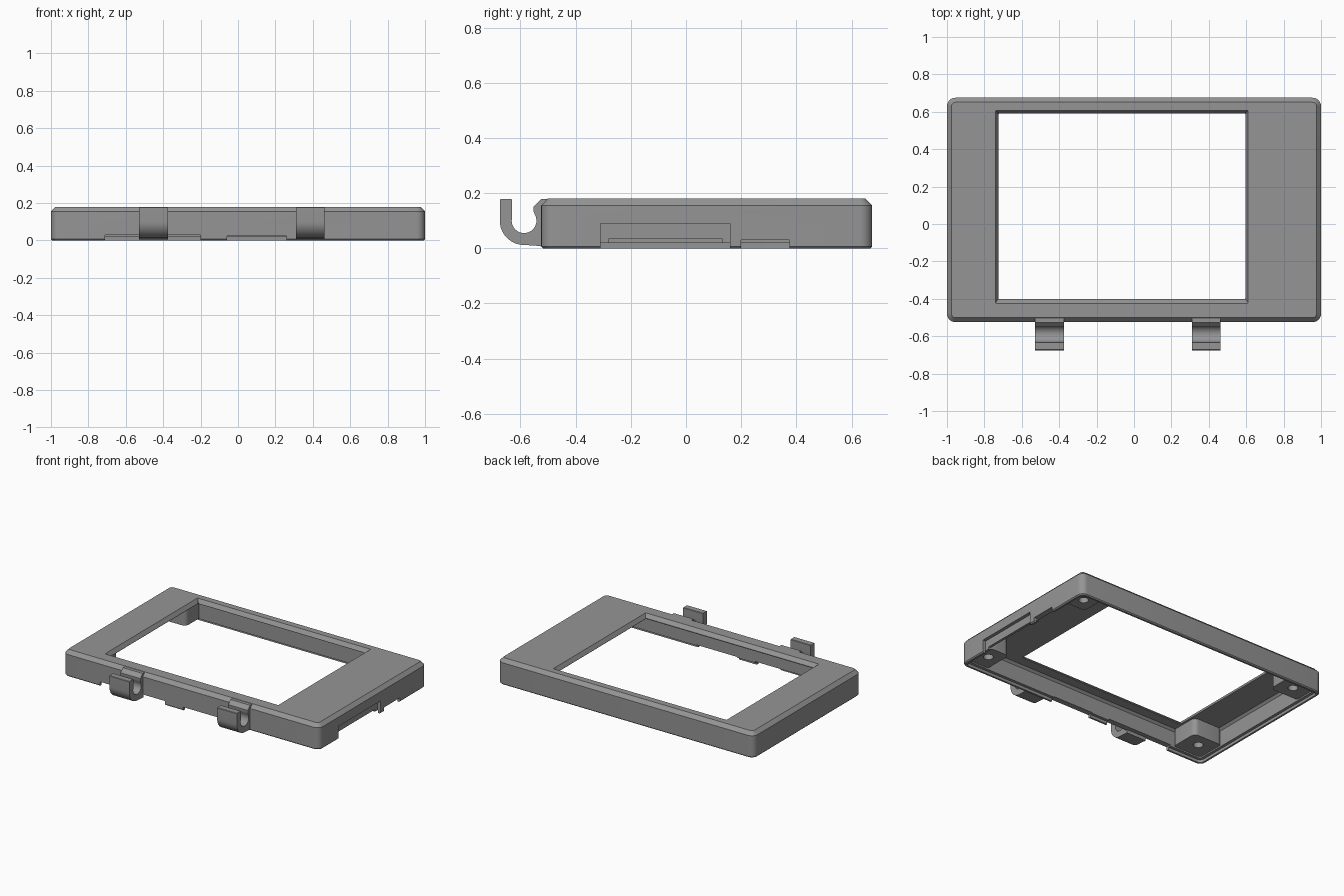
import bpy, bmesh, math

if "Cube" in bpy.data.objects:
    bpy.data.objects.remove(bpy.data.objects["Cube"])

grey = bpy.data.materials.new("plain_grey")
grey.diffuse_color = (0.3, 0.3, 0.3, 1)
grey.use_nodes = True
grey.node_tree.nodes["Principled BSDF"].inputs["Base Color"].default_value = grey.diffuse_color


def finish(name, bm):
    bmesh.ops.recalc_face_normals(bm, faces=bm.faces)
    me = bpy.data.meshes.new(name)
    bm.to_mesh(me)
    bm.free()
    me.materials.append(grey)
    ob = bpy.data.objects.new(name, me)
    bpy.context.collection.objects.link(ob)
    return ob


def loft(name, rings, seg=6):
    """Solid through rounded rectangles (x0, x1, y0, y1, z, radius)."""
    bm = bmesh.new()
    loops = []
    for x0, x1, y0, y1, z, r in rings:
        loop = []
        corners = ((x1 - r, y1 - r), (x0 + r, y1 - r), (x0 + r, y0 + r), (x1 - r, y0 + r))
        for q, (cx, cy) in enumerate(corners):
            for i in range(seg + 1):
                a = math.pi / 2 * (q + i / seg)
                loop.append(bm.verts.new((cx + r * math.cos(a), cy + r * math.sin(a), z)))
        loops.append(loop)
    n = len(loops[0])
    for a, b in zip(loops, loops[1:]):
        for i in range(n):
            bm.faces.new((a[i], a[(i + 1) % n], b[(i + 1) % n], b[i]))
    bm.faces.new(loops[0][::-1])
    bm.faces.new(loops[-1])
    return finish(name, bm)


def box(name, x0, x1, y0, y1, z0, z1):
    bm = bmesh.new()
    bmesh.ops.create_cube(bm, size=1)
    for v in bm.verts:
        v.co = ((x0, x1)[v.co.x > 0], (y0, y1)[v.co.y > 0], (z0, z1)[v.co.z > 0])
    return finish(name, bm)


def boolean(ob, tool, mode):
    m = ob.modifiers.new("cut", 'BOOLEAN')
    m.object, m.operation, m.solver = tool, mode, 'EXACT'
    dg = bpy.context.evaluated_depsgraph_get()
    me = bpy.data.meshes.new_from_object(ob.evaluated_get(dg))
    ob.modifiers.clear()
    ob.data = me
    bpy.data.objects.remove(tool)


def smooth(ob):
    ob.data.shade_smooth()
    ob.data.set_sharp_from_angle(angle=math.radians(30))


# Outer housing with chamfered top edge
frame = loft("frame", [(-.993, .993, -.518, .668, 0, .038), (-1, 1, -.525, .675, .007, .045),
                       (-1, 1, -.525, .675, .155, .045), (-.976, .976, -.501, .651, .18, .022)])
# Hollow inside, with a step around the lower rim
boolean(frame, loft("cavity", [(-.96, .96, -.485, .635, -.1, .02),
                               (-.96, .96, -.485, .635, .135, .02),
                               (-.945, .945, -.47, .62, .15, .01)]), 'DIFFERENCE')
boolean(frame, loft("rim_step", [(-.98, .98, -.505, .655, -.1, .03),
                                 (-.98, .98, -.505, .655, .02, .03)]), 'DIFFERENCE')

# Corner screw bosses with blind holes
for x0, x1, y0, y1, cx, cy in ((-.97, -.74, .475, .645, -.845, .572), (.81, .97, .475, .645, .9, .572),
                               (-.97, -.74, -.495, -.28, -.85, -.375), (.81, .97, -.495, -.28, .9, -.375)):
    boolean(frame, loft("boss", [(x0, x1, y0, y1, .03, .035), (x0, x1, y0, y1, .16, .035)]), 'UNION')
    boolean(frame, loft("hole", [(cx - .032, cx + .032, cy - .032, cy + .032, -.1, .0319),
                                 (cx - .032, cx + .032, cy - .032, cy + .032, .11, .0319)]), 'DIFFERENCE')

# Bevelled window
boolean(frame, loft("window", [(-.725, .595, -.402, .59, .1, .003), (-.725, .595, -.402, .59, .155, .003),
                               (-.745, .615, -.43, .611, .187, .003)], 1), 'DIFFERENCE')

# Side recess, its through slot, and the rim notches
for dims in ((.977, 1.1, -.31, .16, -.1, .09), (.92, 1.1, -.28, .13, -.1, .035),
             (.92, 1.1, .2, .375, -.1, .03),
             (-.71, -.2, -.6, -.45, -.1, .03), (-.06, .26, -.6, -.45, -.1, .025)):
    boolean(frame, box("notch", *dims), 'DIFFERENCE')
smooth(frame)

# J-shaped hooks on the front, extruded from a side profile
cy, cz = -.587, .1
profile = [(-.515, .006), (-.55, .01)]
for i in range(11):  # outer bend
    a = math.radians(265 - 85 * i / 10)
    profile.append((cy + .088 * math.cos(a), cz + .088 * math.sin(a)))
profile += [(-.675, .175), (-.672, .178), (-.633, .178), (-.63, .175), (-.63, .125)]
for i in range(17):  # inner bend
    a = math.radians(165 + 225 * i / 16)
    profile.append((cy + .045 * math.cos(a), cz + .045 * math.sin(a)))
profile += [(-.552, .132), (-.552, .152), (-.526, .178), (-.498, .178), (-.515, .155)]
for side, x0, x1 in (("left", -.53, -.375), ("right", .31, .463)):
    bm = bmesh.new()
    face = bm.faces.new([bm.verts.new((x0, y, z)) for y, z in profile])
    out = bmesh.ops.extrude_face_region(bm, geom=[face])
    bmesh.ops.translate(bm, vec=(x1 - x0, 0, 0),
                        verts=[g for g in out["geom"] if isinstance(g, bmesh.types.BMVert)])
    smooth(finish("hook_" + side, bm))
